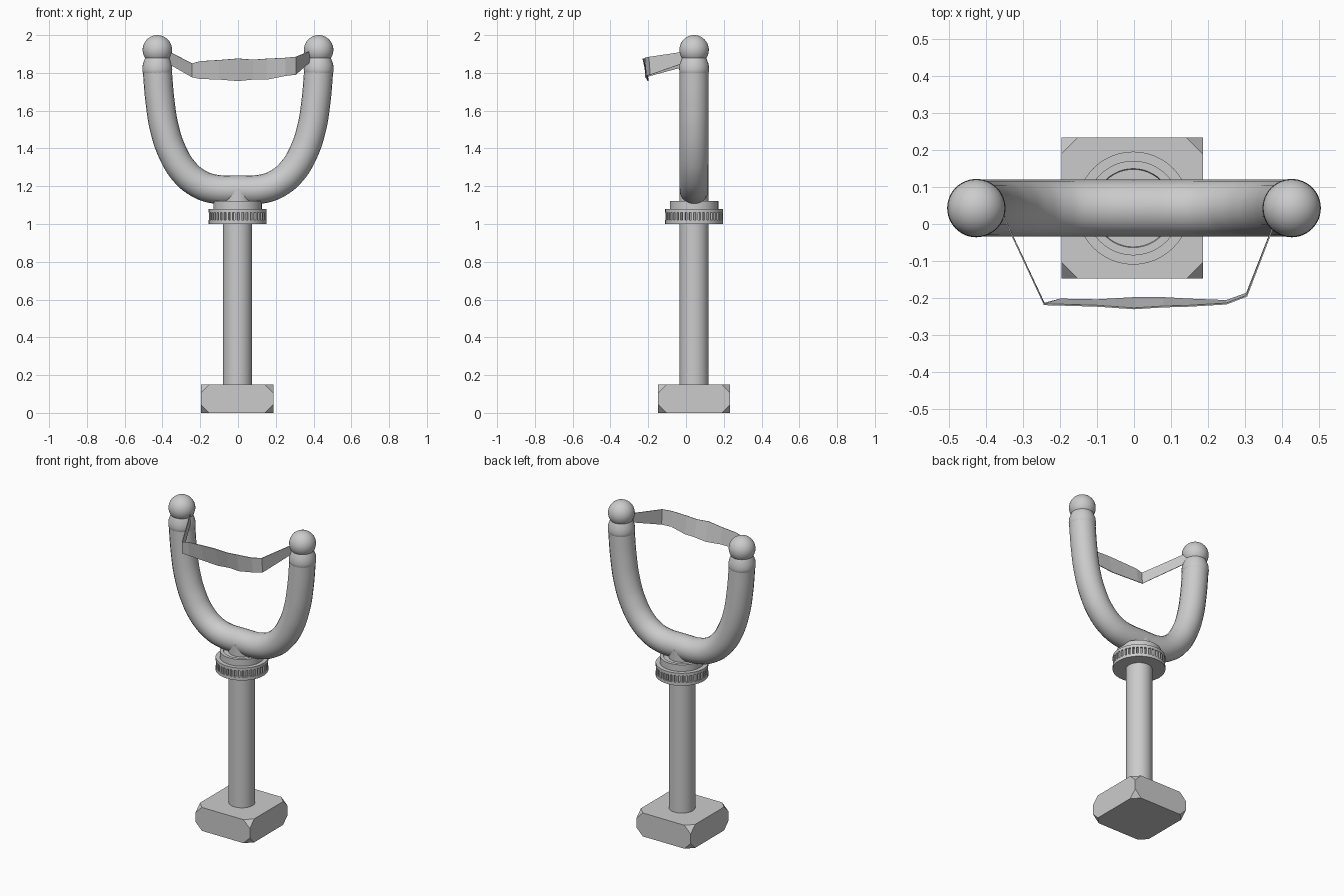
import bpy, bmesh
from math import sin, cos, pi

if "Cube" in bpy.data.objects:
    bpy.data.objects.remove(bpy.data.objects["Cube"])

CX, CY = -0.002, 0.043   # axis of handle and fork


def finish(name, bm, smooth=True):
    bmesh.ops.recalc_face_normals(bm, faces=bm.faces)
    me = bpy.data.meshes.new(name)
    bm.to_mesh(me)
    bm.free()
    ob = bpy.data.objects.new(name, me)
    bpy.context.collection.objects.link(ob)
    if smooth:
        bpy.ops.object.select_all(action='DESELECT')
        bpy.context.view_layer.objects.active = ob
        ob.select_set(True)
        bpy.ops.object.shade_smooth_by_angle(angle=0.6)
    return ob


def lathe(name, profile, x=CX, seg=48):
    """Closed solid turned from (radius, z) points."""
    bm = bmesh.new()
    rings = [[bm.verts.new((x + r * cos(2 * pi * i / seg), CY + r * sin(2 * pi * i / seg), z))
              for i in range(seg)] for r, z in profile]
    for a, b in zip(rings, rings[1:]):
        for i in range(seg):
            j = (i + 1) % seg
            bm.faces.new((a[i], a[j], b[j], b[i]))
    bm.faces.new(rings[0])
    bm.faces.new(rings[-1])
    return finish(name, bm)


# Foot block with its eight corners cut off
bm = bmesh.new()
hx, hy, hz, cut = 0.192, 0.191, 0.075, 0.045
for sx in (-1, 1):
    for sy in (-1, 1):
        for sz in (-1, 1):
            for dx, dy, dz in ((cut, 0, 0), (0, cut, 0), (0, 0, cut)):
                bm.verts.new((CX - 0.003 + sx * (hx - dx), CY + sy * (hy - dy), hz + sz * (hz - dz)))
bmesh.ops.convex_hull(bm, input=bm.verts)
bmesh.ops.dissolve_limit(bm, angle_limit=0.02, verts=bm.verts, edges=bm.edges)
finish("foot_block", bm, smooth=False)

# Handle runs up into the fork
lathe("handle", [(0.077, 0.14), (0.077, 1.185)])

# Collar: two flanges, knurled band, stepped top
lathe("collar_lower_flange", [(0.153, 1.0), (0.153, 1.02)])
lathe("collar_upper_flange", [(0.153, 1.062), (0.153, 1.08)])
lathe("collar_cap", [(0.128, 1.075), (0.128, 1.122), (0.107, 1.122), (0.105, 1.115)])
bm = bmesh.new()
TEETH = 40
ring = []
for i in range(TEETH):
    for f, r in ((0.0, 0.138), (0.3, 0.138), (0.4, 0.152), (0.9, 0.152)):
        a = 2 * pi * (i + f) / TEETH
        ring.append(bm.verts.new((CX + r * cos(a), CY + r * sin(a), 1.015)))
face = bm.faces.new(ring)
ext = bmesh.ops.extrude_face_region(bm, geom=[face])
bmesh.ops.translate(bm, vec=(0, 0, 0.05),
                    verts=[g for g in ext["geom"] if isinstance(g, bmesh.types.BMVert)])
finish("collar_knurl", bm, smooth=False)

# U-shaped fork swept along a mirrored path
half = [(0.14, 1.188), (0.215, 1.218), (0.285, 1.278), (0.345, 1.375),
        (0.388, 1.5), (0.413, 1.65), (0.427, 1.81)]
path = [(-x, z) for x, z in reversed(half)] + [(0, 1.181)] + half
cu = bpy.data.curves.new("fork", 'CURVE')
cu.dimensions = '3D'
cu.bevel_depth = 0.077
cu.bevel_resolution = 8
cu.resolution_u = 6
cu.use_fill_caps = True
sp = cu.splines.new('BEZIER')
sp.bezier_points.add(len(path) - 1)
for p, (x, z) in zip(sp.bezier_points, path):
    p.co = (x, CY, z)
    p.handle_left_type = p.handle_right_type = 'AUTO'
fork = bpy.data.objects.new("fork", cu)
bpy.context.collection.objects.link(fork)

# Prong tips: tie ring, neck and ball
for side, s in (("left", -1), ("right", 1)):
    x = s * 0.427
    lathe(side + "_tie_ring", [(0.070, 1.79), (0.078, 1.803), (0.079, 1.82), (0.077, 1.845),
                               (0.068, 1.87), (0.062, 1.885)], x)
    bm = bmesh.new()
    bmesh.ops.create_uvsphere(bm, u_segments=32, v_segments=20, radius=0.078)
    bmesh.ops.translate(bm, vec=(x, CY, 1.922), verts=bm.verts)
    finish(side + "_ball", bm)

# Sagging band: (x, top y, top z, bottom y, bottom z)
band = [(-0.37, 0.055, 1.915, 0.055, 1.85), (-0.243, -0.218, 1.85, -0.215, 1.777),
        (-0.2, -0.219, 1.862, -0.204, 1.768), (-0.1, -0.222, 1.868, -0.206, 1.765),
        (0, -0.229, 1.876, -0.2, 1.757), (0.08, -0.224, 1.87, -0.2, 1.765),
        (0.15, -0.222, 1.875, -0.204, 1.764), (0.25, -0.216, 1.88, -0.208, 1.784),
        (0.305, -0.195, 1.885, -0.188, 1.79), (0.395, 0.04, 1.92, 0.04, 1.87)]
bm = bmesh.new()
cols = [(bm.verts.new((x, ty, tz)), bm.verts.new((x, by, bz))) for x, ty, tz, by, bz in band]
for (a, b), (c, d) in zip(cols, cols[1:]):
    bm.faces.new((a, b, d, c))
strap = finish("elastic_band", bm, smooth=False)
mod = strap.modifiers.new("thickness", 'SOLIDIFY')
mod.thickness = 0.004
mod.offset = 0
